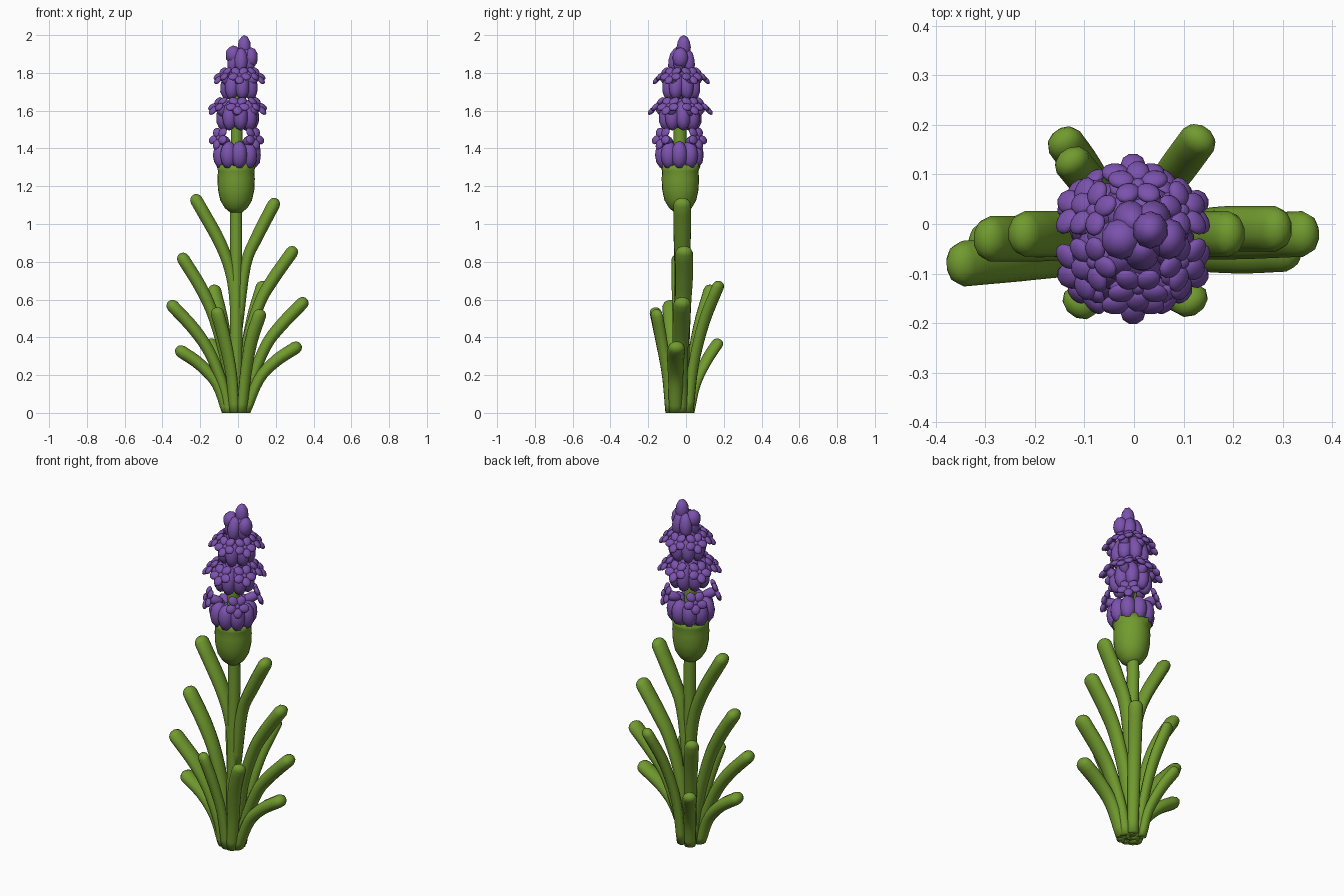
import bpy, bmesh, math
from mathutils import Vector, Matrix

if "Cube" in bpy.data.objects:
    bpy.data.objects.remove(bpy.data.objects["Cube"])


def material(name, rgb):
    m = bpy.data.materials.new(name)
    m.diffuse_color = (*rgb, 1)
    m.use_nodes = True
    m.node_tree.nodes["Principled BSDF"].inputs["Base Color"].default_value = m.diffuse_color
    return m


GREEN = material("leaf green", (0.165, 0.325, 0.028))
PURPLE = material("lavender purple", (0.200, 0.085, 0.420))


def finish(bm, name, mat):
    bmesh.ops.recalc_face_normals(bm, faces=bm.faces)
    me = bpy.data.meshes.new(name)
    bm.to_mesh(me)
    bm.free()
    me.materials.append(mat)
    for p in me.polygons:
        p.use_smooth = True
    ob = bpy.data.objects.new(name, me)
    bpy.context.collection.objects.link(ob)
    return ob


def skin(bm, rings):
    rows = [[bm.verts.new(p) for p in r] for r in rings]
    n = len(rows[0])
    for a, b in zip(rows, rows[1:]):
        for i in range(n):
            j = (i + 1) % n
            bm.faces.new((a[i], a[j], b[j], b[i]))
    bm.faces.new(rows[0])
    bm.faces.new(rows[-1])


def smooth_path(pts, steps=4):
    p = [Vector(q) for q in pts]
    p = [2 * p[0] - p[1]] + p + [2 * p[-1] - p[-2]]
    out = []
    for a, b, c, d in zip(p, p[1:], p[2:], p[3:]):
        for s in range(steps):
            t = s / steps
            out.append(0.5 * (2 * b + (c - a) * t + (2 * a - 5 * b + 4 * c - d) * t * t
                              + (3 * b - a - 3 * c + d) * t ** 3))
    return out + [p[-2]]


def stalk(name, pts, side, width, thick, mat=GREEN, base=0.75, round_tip=True, sides=10):
    """Tube with an oval section along a smoothed path; side is the wide direction."""
    path = smooth_path(pts)
    last = len(path) - 1
    rings = []

    def ring(c, tan, k):
        u = Vector(side)
        u = (u - tan * u.dot(tan)).normalized()
        v = tan.cross(u)
        return [c + u * math.cos(a) * width * k + v * math.sin(a) * thick * k
                for a in (2 * math.pi * i / sides for i in range(sides))]

    for i, c in enumerate(path):
        tan = (path[min(i + 1, last)] - path[max(i - 1, 0)]).normalized()
        if i == 0:
            tan = Vector((0, 0, 1))
        rings.append(ring(c, tan, base + (1 - base) * min(1, 1.3 * i / last)))
    if round_tip:
        for d, k in ((0.5, 0.84), (0.8, 0.55), (0.95, 0.22)):
            rings.append(ring(path[-1] + tan * thick * d, tan, k))
    bm = bmesh.new()
    skin(bm, rings)
    return finish(bm, name, mat)


# Main stem, running up inside the flower spike
stalk("stem", [(-0.01, -0.035, 0), (-0.01, -0.03, 0.5), (-0.01, -0.02, 1.0),
               (-0.01, -0.03, 1.3), (0, -0.033, 1.75)], (0, 1, 0), 0.034, 0.032, base=1.1)

# Side leaves, tip last
side_leaves = [
    [(-0.06, -0.05, 0), (-0.11, -0.05, 0.15), (-0.20, -0.04, 0.255), (-0.30, -0.04, 0.325)],
    [(-0.05, -0.06, 0), (-0.075, -0.06, 0.13), (-0.145, -0.065, 0.31), (-0.23, -0.07, 0.44), (-0.345, -0.08, 0.565)],
    [(-0.03, -0.03, 0), (-0.06, -0.03, 0.25), (-0.125, -0.03, 0.50), (-0.195, -0.03, 0.66), (-0.29, -0.03, 0.815)],
    [(-0.01, -0.02, 0.45), (-0.03, -0.02, 0.70), (-0.09, -0.02, 0.89), (-0.22, -0.02, 1.125)],
    [(0.04, -0.055, 0), (0.11, -0.055, 0.175), (0.20, -0.055, 0.275), (0.305, -0.05, 0.345)],
    [(0.035, -0.03, 0), (0.07, -0.03, 0.16), (0.145, -0.03, 0.35), (0.225, -0.025, 0.46), (0.34, -0.02, 0.58)],
    [(0.01, -0.02, 0), (0.04, -0.02, 0.33), (0.11, -0.015, 0.57), (0.18, -0.01, 0.70), (0.285, -0.01, 0.85)],
    [(0.0, -0.02, 0.45), (0.04, -0.02, 0.78), (0.10, -0.02, 0.93), (0.19, -0.02, 1.105)],
]
for i, pts in enumerate(side_leaves):
    stalk(f"side_leaf_{i + 1}", pts, (0, 1, 0), 0.046, 0.035)

# Front and back leaves
for name, pts in {
    "front_left_leaf": [(-0.02, -0.085, 0), (-0.035, -0.10, 0.2), (-0.07, -0.13, 0.38), (-0.11, -0.16, 0.53)],
    "front_right_leaf": [(0.02, -0.085, 0), (0.04, -0.10, 0.2), (0.07, -0.13, 0.38), (0.115, -0.155, 0.52)],
    "back_right_leaf": [(0.02, 0.015, 0), (0.035, 0.04, 0.25), (0.075, 0.095, 0.48), (0.13, 0.17, 0.67)],
    "back_left_leaf": [(-0.03, 0.0, 0), (-0.05, 0.03, 0.25), (-0.08, 0.07, 0.46), (-0.125, 0.125, 0.65)],
    "short_back_leaf": [(-0.04, 0.02, 0), (-0.06, 0.05, 0.15), (-0.10, 0.11, 0.28), (-0.14, 0.165, 0.365)],
}.items():
    sx = 1 if pts[-1][0] * pts[-1][1] < 0 else -1
    stalk(name, pts, (1, 0.7 * sx, 0), 0.038, 0.030)

# Green cup under the flowers, with a wavy rim
N = 24
rings = []
for r, z in ((0.03, 1.06), (0.06, 1.085), (0.084, 1.125), (0.096, 1.18), (0.099, 1.24),
             (0.096, 1.28), (0.106, 1.315), (0.09, 1.312), (0.07, 1.28)):
    wave = 0.009 if z > 1.3 else 0
    rings.append([Vector((-0.01 + r * math.cos(a), -0.03 + r * math.sin(a), z + wave * math.cos(6 * a)))
                  for a in (2 * math.pi * i / N for i in range(N))])
bm = bmesh.new()
skin(bm, rings)
finish(bm, "flower_cup", GREEN)


def blob(bm, centre, rot, size):
    m = Matrix.Translation(centre) @ rot.to_4x4() @ Matrix.Diagonal((*size, 1))
    bmesh.ops.create_icosphere(bm, subdivisions=2, radius=1, matrix=m)


def bud_ring(bm, centre, radius, count, size, lean, turn=0.0):
    """Upright oval buds around the spike, tips leaning inwards."""
    for i in range(count):
        a = 2 * math.pi * (i + turn) / count
        d = Vector((math.cos(a), math.sin(a), 0))
        rot = Matrix.Rotation(a, 3, 'Z') @ Matrix.Rotation(-lean, 3, 'Y')
        blob(bm, Vector(centre) + d * radius, rot, size)


def floret(bm, centre, angle, reach, z, tilt, s):
    """Five-lobed open flower facing outwards and tilted up, on a short tube."""
    d = Vector((math.cos(angle), math.sin(angle), 0))
    pos = Vector((centre[0], centre[1], z)) + d * reach
    # local x is the facing direction
    rot = Matrix.Rotation(angle, 3, 'Z') @ Matrix.Rotation(-tilt, 3, 'Y')
    blob(bm, pos - rot @ Vector((0.035 * s, 0, 0)), rot, (0.05 * s, 0.028 * s, 0.028 * s))
    for k in range(5):
        b = 2 * math.pi * k / 5
        lobe = rot @ Matrix.Rotation(b, 3, 'X')
        blob(bm, pos + lobe @ Vector((0.004, 0, -0.037 * s)), lobe,
             (0.014 * s, 0.025 * s, 0.029 * s))


# Flower whorls: centre, bud ring radius, bud count, bud size, floret count/turn/reach/height/tilt/scale
whorls = [
    ((-0.008, -0.035, 1.365), 0.083, 9, (0.048, 0.044, 0.076), 0.0, (4, 45, 0.132, 1.455, 0.35, 1.0)),
    ((-0.002, -0.030, 1.575), 0.068, 8, (0.047, 0.042, 0.082), 0.15, (6, -90, 0.122, 1.625, 0.75, 1.0)),
    ((0.008, -0.025, 1.735), 0.058, 7, (0.044, 0.040, 0.080), 0.18, (6, -90, 0.104, 1.785, 0.75, 0.95)),
    ((0.016, -0.020, 1.865), 0.038, 5, (0.036, 0.036, 0.070), 0.2, None),
]
for n, (c, r, count, size, lean, fl) in enumerate(whorls):
    bm = bmesh.new()
    bud_ring(bm, c, r, count, size, lean, 0.25 * n)
    finish(bm, f"bud_whorl_{n + 1}", PURPLE)
    if fl:
        bm = bmesh.new()
        k, turn, reach, z, tilt, s = fl
        for i in range(k):
            floret(bm, c, math.radians(turn + 360 * i / k), reach, z, tilt, s)
        finish(bm, f"florets_{n + 1}", PURPLE)

# Solid heart of the spike and the buds at its top
bm = bmesh.new()
I3 = Matrix.Identity(3)
blob(bm, (-0.008, -0.035, 1.36), I3, (0.095, 0.095, 0.055))
blob(bm, (0.0, -0.03, 1.59), I3, (0.075, 0.075, 0.09))
blob(bm, (0.01, -0.023, 1.76), I3, (0.065, 0.065, 0.12))
blob(bm, (0.033, -0.012, 1.935), I3, (0.036, 0.038, 0.065))
blob(bm, (-0.025, -0.03, 1.895), I3, (0.042, 0.042, 0.05))
blob(bm, (0.07, -0.03, 1.88), I3, (0.036, 0.042, 0.055))
finish(bm, "spike_heart", PURPLE)
